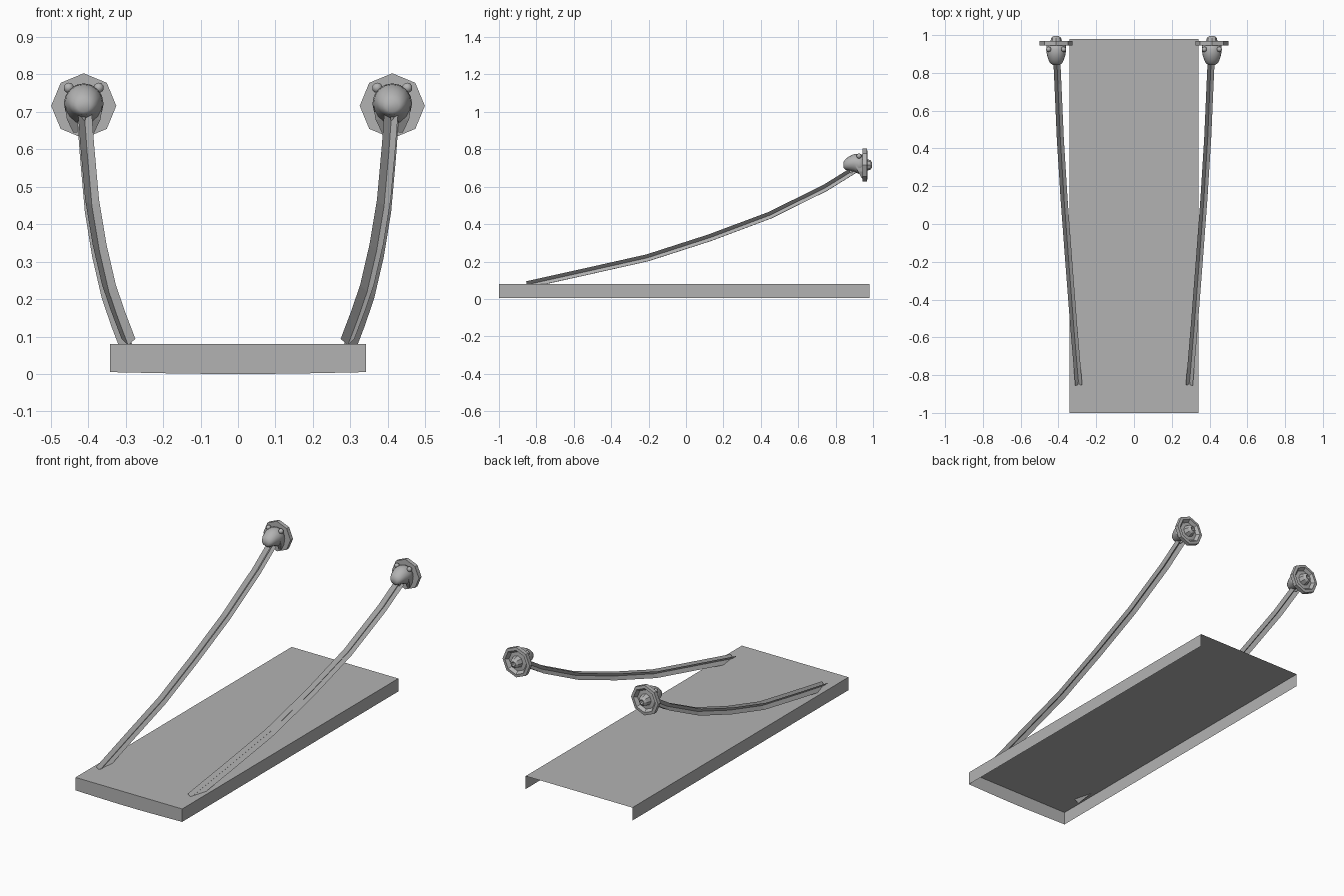
import bpy, bmesh, math
from mathutils import Vector, Matrix

cube = bpy.data.objects.get("Cube")
if cube:
    bpy.data.objects.remove(cube, do_unlink=True)

grey = bpy.data.materials.new("stone_grey")
grey.use_nodes = True
tone = (0.45, 0.45, 0.45, 1)
grey.diffuse_color = tone
grey.node_tree.nodes["Principled BSDF"].inputs["Base Color"].default_value = tone


def finish(bm, name, smooth=False, recalc=True):
    if recalc:
        bmesh.ops.recalc_face_normals(bm, faces=bm.faces)
    mesh = bpy.data.meshes.new(name)
    bm.to_mesh(mesh)
    bm.free()
    mesh.materials.append(grey)
    for p in mesh.polygons:
        p.use_smooth = smooth
    obj = bpy.data.objects.new(name, mesh)
    bpy.context.collection.objects.link(obj)
    return obj


def loft(bm, rings, closed=True, caps=True):
    """Bridge successive rings of points with quads."""
    loops = [[bm.verts.new(p) for p in ring] for ring in rings]
    n = len(loops[0])
    for a, b in zip(loops, loops[1:]):
        for i in range(n if closed else n - 1):
            j = (i + 1) % n
            bm.faces.new((a[i], a[j], b[j], b[i]))
    if caps:
        bm.faces.new(loops[0])
        bm.faces.new(loops[-1])


def ellipse(centre, rx, rz, n):
    c = Vector(centre)
    return [c + Vector((rx * math.sin(math.tau * i / n), 0, rz * math.cos(math.tau * i / n)))
            for i in range(n)]


# Deck: thin shell, open underneath and at the back, front lip sags slightly
W, FRONT, BACK, TOP, LOW = 0.342, -1.0, 0.98, 0.08, 0.005
bm = bmesh.new()
bl, fl, fr, br = [bm.verts.new((x, y, TOP)) for x, y in
                  ((-W, BACK), (-W, FRONT), (W, FRONT), (W, BACK))]
bl2, fl2, fr2, br2 = [bm.verts.new((v.co.x, v.co.y, LOW)) for v in (bl, fl, fr, br)]
sag = [bm.verts.new((x, FRONT, z)) for x, z in ((-0.2, 0.002), (-0.06, 0), (0.06, 0), (0.2, 0.002))]
bm.faces.new((bl, fl, fr, br))
bm.faces.new((bl, bl2, fl2, fl))
bm.faces.new((fr, fr2, br2, br))
bm.faces.new([fl, fl2] + sag + [fr2, fr])
finish(bm, "deck", recalc=False)

# Path of the left rope, from the deck up to the mouth
PATH = [Vector(p) for p in ((0.293, -0.85, 0.076), (0.32, -0.53, 0.147), (0.345, -0.205, 0.22),
                            (0.37, 0.13, 0.328), (0.39, 0.45, 0.448), (0.403, 0.745, 0.594),
                            (0.41, 0.9, 0.69))]


def rope(side, name):
    """Two crossed flat ribbons following the path."""
    path = [Vector((p.x * side, p.y, p.z)) for p in PATH]
    bm = bmesh.new()
    for tilt in (1, -1):
        strips = []
        for i, p in enumerate(path):
            along = (path[min(i + 1, len(path) - 1)] - path[max(i - 1, 0)]).normalized()
            across = along.cross(Vector((0, 0, 1))).normalized()
            up = across.cross(along)
            d = (across + up * tilt) * 0.0185
            strips.append((p - d, p + d))
        loft(bm, strips, closed=False, caps=False)
    finish(bm, name, recalc=False)


# Head sections: y, centre z, half width, half height
HEAD = [(0.95, 0.717, 0.05, 0.052), (0.925, 0.722, 0.053, 0.054), (0.895, 0.727, 0.049, 0.046),
        (0.87, 0.724, 0.041, 0.037), (0.852, 0.719, 0.032, 0.028), (0.842, 0.716, 0.018, 0.016)]
# Medallion turned profile: radius, y
PLATE = [(0.002, 0.945), (0.087, 0.945), (0.087, 0.968), (0.07, 0.97), (0.056, 0.953),
         (0.034, 0.955), (0.026, 0.985), (0.014, 0.995), (0.01, 0.975), (0.002, 0.972)]


def mount(side, label):
    x = 0.412 * side
    # Octagonal wall plate with ringed back
    bm = bmesh.new()
    loft(bm, [ellipse((x, y, 0.716), r, r, 8) for r, y in PLATE])
    finish(bm, label + "_wall_plate")

    # Animal head with rounded muzzle
    bm = bmesh.new()
    loft(bm, [ellipse((x, y, z), rx, rz, 16) for y, z, rx, rz in HEAD])
    finish(bm, label + "_head", smooth=True)

    for s in (-1, 1):
        # Ears
        bm = bmesh.new()
        bmesh.ops.create_icosphere(bm, subdivisions=2, radius=0.014,
                                   matrix=Matrix.Translation((x + s * 0.04, 0.925, 0.764)))
        finish(bm, label + "_ear", smooth=True)
        # Mane locks hanging beside the rope
        bm = bmesh.new()
        loft(bm, [[(x + s * a, y, z) for a, y in ((w, 0.95), (w, 0.95 - d), (0.016, 0.95 - d), (0.016, 0.95))]
                  for w, d, z in ((0.05, 0.045, 0.715), (0.045, 0.03, 0.68), (0.028, 0.01, 0.645))])
        finish(bm, label + "_mane_lock")

    # Ring held in the mouth
    bm = bmesh.new()
    rings = []
    for i in range(13):
        a = math.tau * i / 12
        out = Vector((0, math.cos(a), math.sin(a)))
        rings.append([Vector((x, 0.893, 0.69)) + out * (0.016 + 0.006 * math.cos(b))
                      + Vector((0.006 * math.sin(b), 0, 0))
                      for b in (math.tau * k / 6 for k in range(6))])
    loft(bm, rings, caps=False)
    bmesh.ops.remove_doubles(bm, verts=bm.verts, dist=0.0001)
    finish(bm, label + "_mouth_ring", smooth=True)


for side, label in ((1, "left"), (-1, "right")):
    rope(side, label + "_rope")
    mount(side, label)
